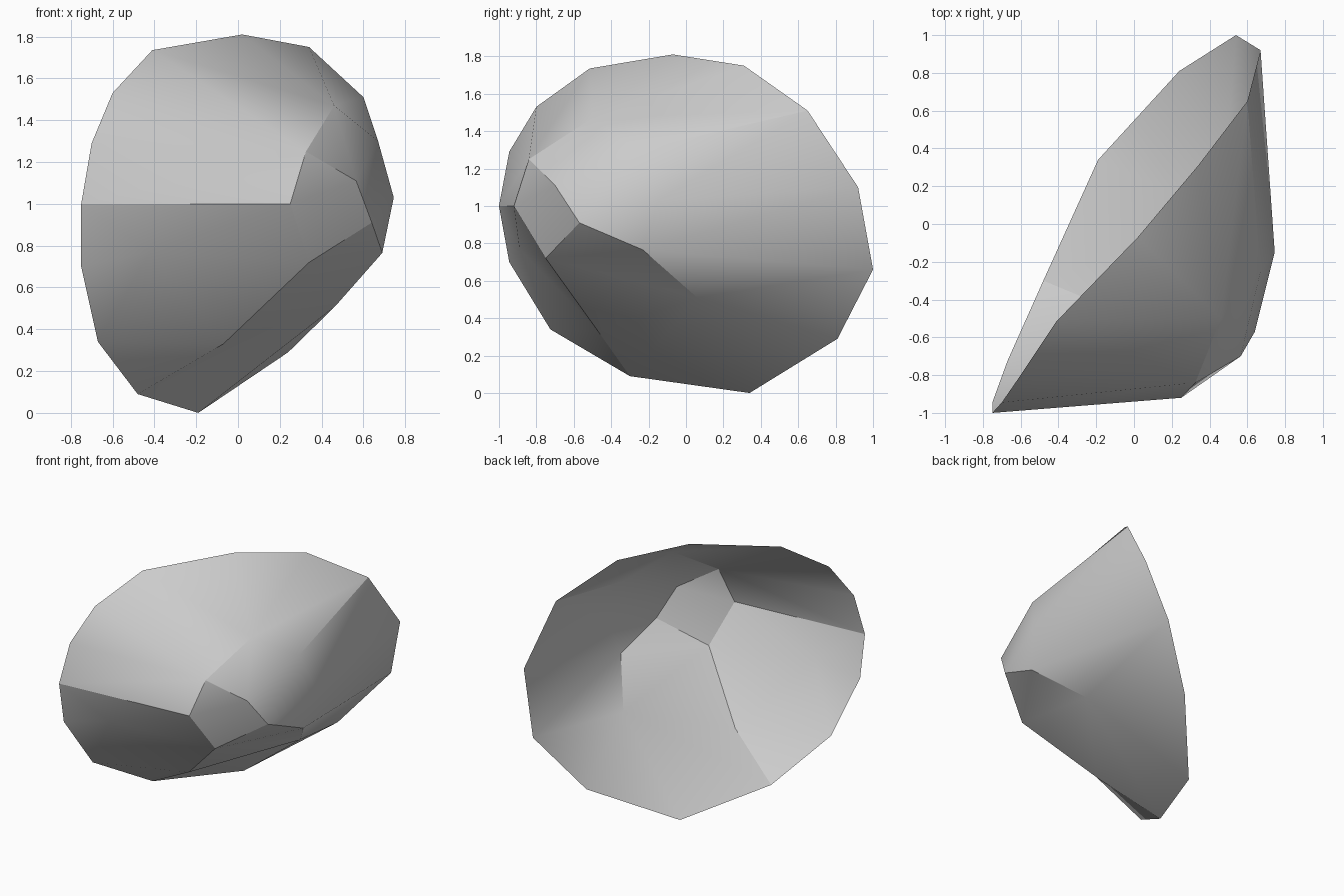
import bpy
import bmesh
import math
from mathutils import Vector

cube = bpy.data.objects.get("Cube")
if cube:
    bpy.data.objects.remove(cube, do_unlink=True)

# Open rim of the faceted shell, walked once around
rim_points = [
    (-.75, -1, 1), (-.7, -.945, 1.29), (-.6, -.8, 1.53), (-.41, -.515, 1.735),
    (.02, -.07, 1.81), (.34, .31, 1.75), (.6, .65, 1.51), (.67, .92, 1.1),
    (.54, 1, .66), (.24, .81, .29), (-.19, .34, 0), (-.48, -.3, .09),
    (-.67, -.725, .34), (-.75, -.945, .7),
]

# Shoulder corners, each with the last rim corner that its fan of faces reaches
shoulder = [
    ((.25, -.92, 1), 0), ((.325, -.84, 1.25), 3), ((.46, -.5, 1.47), 6),
    ((.67, -.25, 1.3), 6), ((.745, -.15, 1.03), 7), ((.69, -.23, .765), 8),
    ((.465, .06, .51), 11), ((-.07, -.47, .33), 12), ((-.42, -.89, .77), 14),
]

# Corners of the blunt nose
nose_points = [(.565, -.7, 1.11), (.64, -.57, .91), (.34, -.75, .72)]

bm = bmesh.new()
rim = [bm.verts.new(p) for p in rim_points]
ring = [bm.verts.new(p) for p, last in shoulder]
upper_nose, lower_nose, chin = [bm.verts.new(p) for p in nose_points]


def fan(hub, path):
    """Join a hub corner to each step of a path with triangles."""
    for start, end in zip(path, path[1:]):
        bm.faces.new((hub, start, end))


# Flared wall: fans from each shoulder corner to the rim, with bridges between
rim.append(rim[0])
first = 0
for i, (point, last) in enumerate(shoulder):
    fan(ring[i], rim[first:last + 1])
    bm.faces.new((ring[i], rim[last], ring[(i + 1) % len(ring)]))
    first = last

# Nose closing the small end
near, top, crown, side, bulge, flank, belly, keel, cheek = ring
fan(upper_nose, [chin, near, top, crown, side, lower_nose, chin])
fan(lower_nose, [side, bulge, flank, chin])
fan(chin, [flank, belly, keel, cheek, near])

# Turn every face to the convex side
bmesh.ops.recalc_face_normals(bm, faces=bm.faces)
outward = Vector((.8, -.6, 0))
if sum(f.normal.dot(outward) * f.calc_area() for f in bm.faces) < 0:
    bmesh.ops.reverse_faces(bm, faces=bm.faces)

mesh = bpy.data.meshes.new("shell")
bm.to_mesh(mesh)
bm.free()
shell = bpy.data.objects.new("shell", mesh)
bpy.context.collection.objects.link(shell)

# Plain grey surface
grey = bpy.data.materials.new("light_grey")
grey.use_nodes = True
colour = (.6, .6, .6, 1)
grey.diffuse_color = colour
grey.node_tree.nodes["Principled BSDF"].inputs["Base Color"].default_value = colour
mesh.materials.append(grey)

# Soft shading that keeps the strong folds
bpy.ops.object.select_all(action='DESELECT')
shell.select_set(True)
bpy.context.view_layer.objects.active = shell
bpy.ops.object.shade_smooth_by_angle(angle=math.radians(25))
